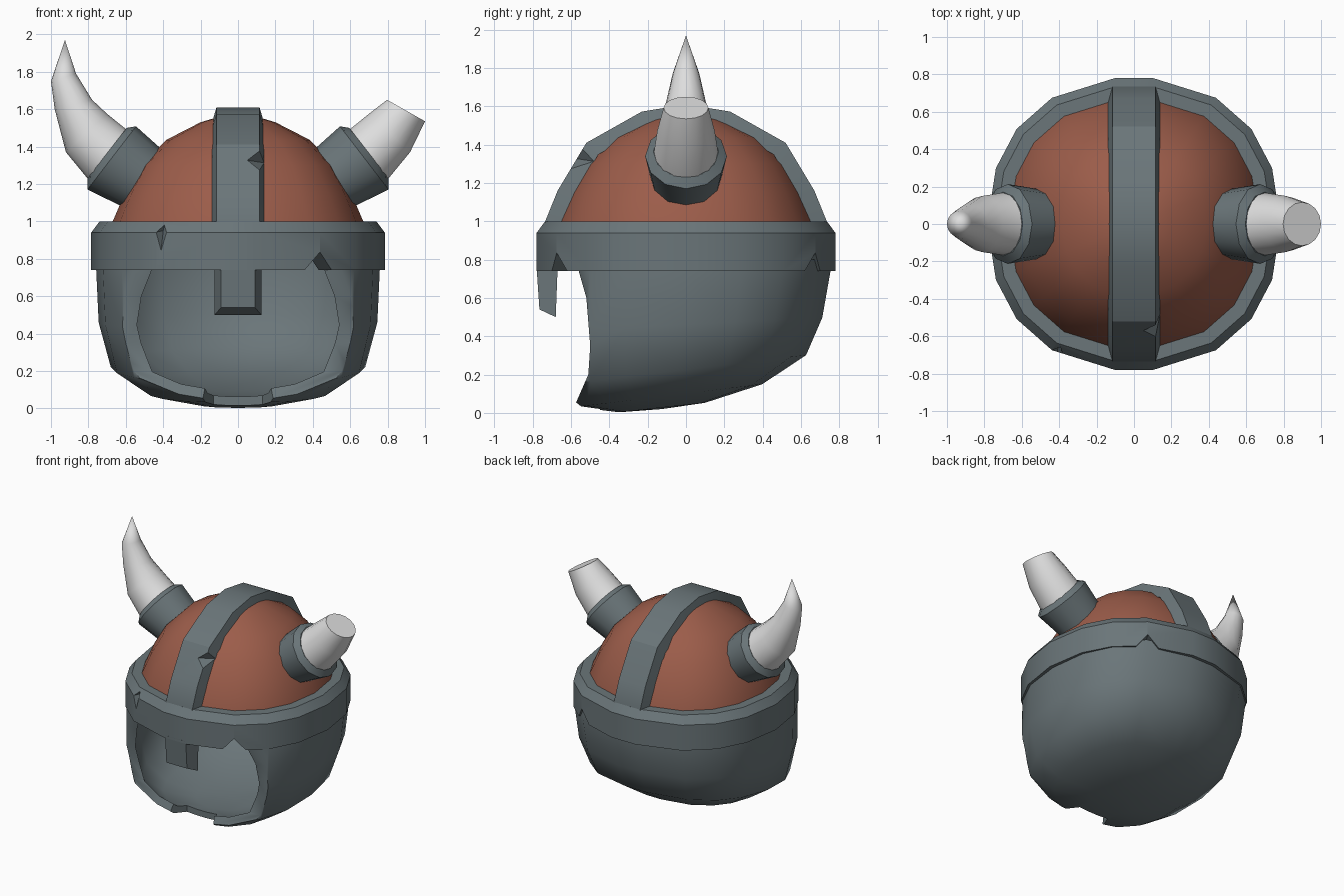
import bpy, bmesh
from math import sin, cos, radians, pi
from mathutils import Vector

cube = bpy.data.objects.get("Cube")
if cube:
    bpy.data.objects.remove(cube, do_unlink=True)


def material(name, rgb):
    m = bpy.data.materials.new(name)
    m.use_nodes = True
    m.diffuse_color = (*rgb, 1)
    node = next(n for n in m.node_tree.nodes if n.type == 'BSDF_PRINCIPLED')
    node.inputs["Base Color"].default_value = (*rgb, 1)
    return m


STEEL = material("grey steel", (0.145, 0.18, 0.192))
LEATHER = material("red brown leather", (0.33, 0.108, 0.068))
HORN = material("pale horn", (0.73, 0.73, 0.73))


def to_object(name, bm):
    bmesh.ops.remove_doubles(bm, verts=bm.verts, dist=0.0005)
    bmesh.ops.recalc_face_normals(bm, faces=bm.faces)
    mesh = bpy.data.meshes.new(name)
    bm.to_mesh(mesh)
    bm.free()
    obj = bpy.data.objects.new(name, mesh)
    bpy.context.collection.objects.link(obj)
    return obj


def loft(name, rings, caps=False, loop=False):
    """Skin a row of equal-sized rings of points."""
    bm = bmesh.new()
    rows = [[bm.verts.new(p) for p in ring] for ring in rings]
    pairs = list(zip(rows, rows[1:]))
    if loop:
        pairs.append((rows[-1], rows[0]))
    n = len(rows[0])
    for a, b in pairs:
        for i in range(n):
            j = (i + 1) % n
            bm.faces.new((a[i], a[j], b[j], b[i]))
    if caps:
        bm.faces.new(rows[0])
        bm.faces.new(rows[-1])
    return to_object(name, bm)


def hull(points):
    bm = bmesh.new()
    for p in points:
        bm.verts.new(p)
    bmesh.ops.convex_hull(bm, input=bm.verts)
    return to_object("cutter", bm)


def cut(obj, cutters):
    for c in cutters:
        c.hide_render = True
        mod = obj.modifiers.new("cut", 'BOOLEAN')
        mod.operation = 'DIFFERENCE'
        mod.solver = 'EXACT'
        mod.object = c
    graph = bpy.context.evaluated_depsgraph_get()
    mesh = bpy.data.meshes.new_from_object(obj.evaluated_get(graph))
    obj.modifiers.clear()
    obj.data = mesh
    for c in cutters:
        bpy.data.objects.remove(c, do_unlink=True)


def finish(obj, mat, angle=35):
    obj.data.materials.clear()
    obj.data.materials.append(mat)
    for f in obj.data.polygons:
        f.material_index = 0
    bpy.ops.object.select_all(action='DESELECT')
    obj.select_set(True)
    bpy.context.view_layer.objects.active = obj
    bpy.ops.object.shade_smooth_by_angle(angle=radians(angle))


# Shared slightly squared plan shape, wide flats at front and back
quarter = [7.5, 33, 51, 68]
right_half = quarter + [90] + [180 - a for a in reversed(quarter)]
ANGLES = [radians(a) for a in right_half + [a + 180 for a in right_half]]


def lathe(name, profile, square=0.03, loop=False):
    """Profile points are radius, height, front-to-back slope and centre y."""
    rings = []
    for r, z, slope, centre in profile:
        ring = []
        for a in ANGLES:
            k = r * (1 + square * sin(2 * a) ** 2)
            y = -k * cos(a)
            ring.append((k * sin(a), y + centre, z + slope * y))
        rings.append(ring)
    return loft(name, rings, loop=loop)


# Leather dome
dome = lathe("dome", [(r, z, 0, 0) for r, z in (
    (0.69, 0.9), (0.67, 1.0), (0.605, 1.15), (0.52, 1.3),
    (0.385, 1.435), (0.2, 1.53), (0.1, 1.56), (0, 1.57))])
finish(dome, LEATHER)

# Brow band with chipped lower edge and a crack
band = lathe("brow_band", [(r, z, 0, 0) for r, z in (
    (0.785, 0.74), (0.785, 0.94), (0.74, 1.0), (0.66, 1.0), (0.66, 0.74))], loop=True)
chips = []
for a in (radians(33), radians(147)):
    out, side = Vector((sin(a), -cos(a), 0)), Vector((cos(a), sin(a), 0))
    chips.append(hull([out * r + side * t + Vector((0, 0, z))
                       for r in (0.62, 0.95)
                       for t, z in ((-0.1, 0.72), (0.1, 0.72), (0, 0.835))]))
crack = hull([(-0.45, -0.69, 0.94), (-0.385, -0.695, 1.02), (-0.375, -0.715, 0.94),
              (-0.415, -0.7, 0.81), (-0.4, -0.63, 0.95)])
cut(band, chips + [crack])
finish(band, STEEL)

# Crest strap over the dome, with a chip on its front edge
arc = [(0, 1.61), (0.23, 1.573), (0.52, 1.41), (0.67, 1.16), (0.735, 1.0), (0.735, 0.9)]
arc = [(-y, z) for y, z in reversed(arc[1:])] + arc
strap = loft("crest_strap", [
    [(-0.115, y, z), (0.115, y, z),
     (0.14, y * 0.88, 0.9 + (z - 0.9) * 0.88), (-0.14, y * 0.88, 0.9 + (z - 0.9) * 0.88)]
    for y, z in arc], caps=True)
cut(strap, [hull([(0.03, -0.59, 1.33), (0.16, -0.53, 1.43),
                  (0.16, -0.665, 1.22), (0.16, -0.46, 1.31)])])
finish(strap, STEEL, 25)

# Nose guard
nose = loft("nose_guard", [
    [(-0.09, -0.78, 0.76), (0.09, -0.78, 0.76), (0.09, -0.765, 0.54), (-0.09, -0.765, 0.54)],
    [(-0.125, -0.67, 0.76), (0.125, -0.67, 0.76), (0.125, -0.68, 0.5), (-0.125, -0.68, 0.5)],
], caps=True)
finish(nose, STEEL, 20)

# Lower shell: double-walled bowl, open at the face
shell = lathe("lower_shell", [
    (0, 0.065, 0, -0.125), (0.22, 0.07, 0.11, -0.125), (0.46, 0.135, 0.122, -0.09),
    (0.625, 0.25, 0.12, -0.05), (0.69, 0.47, 0.05, -0.03), (0.7, 0.74, 0, 0), (0.7, 0.8, 0, 0),
    (0.755, 0.8, 0, 0), (0.758, 0.74, 0, 0), (0.745, 0.46, 0.05, -0.03),
    (0.68, 0.22, 0.12, -0.05), (0.49, 0.09, 0.122, -0.09),
    (0.225, 0.028, 0.11, -0.125), (0, 0.02, 0, -0.125)], square=0.055)
edge = [(-0.57, 0.95), (-0.56, 0.74), (-0.52, 0.6), (-0.5, 0.35), (-0.51, 0.2),
        (-0.58, 0.04), (-0.62, -0.2), (-1.2, -0.2), (-1.2, 0.95)]
face_opening = loft("cutter", [[(x, y, z) for y, z in edge] for x in (-1.1, 1.1)], caps=True)
chin_notch = hull([(s * x, y, z) for s in (-1, 1) for z in (-0.2, 0.2)
                   for x, y in ((0.13, -0.45), (0.2, -0.6), (0.2, -1))])
cut(shell, [face_opening, chin_notch])
finish(shell, STEEL, 45)


def tube(name, sections, side, count=16):
    """Each section gives the two ends of a ring's diameter in the x-z plane."""
    rings = []
    for x1, z1, x2, z2 in sections:
        a, b = Vector((x1 * side, 0, z1)), Vector((x2 * side, 0, z2))
        mid, u = (a + b) / 2, (b - a) / 2
        v = Vector((0, u.length, 0))
        rings.append([mid + u * cos(2 * pi * i / count) + v * sin(2 * pi * i / count)
                      for i in range(count)])
    blunt = sections[-1][0] != sections[-1][2]
    return loft(name, rings, caps=blunt)


# Horn collars and horns: whole on the right, broken off on the left
root = [(0.575, 1.48, 0.785, 1.205), (0.595, 1.49, 0.805, 1.23), (0.7, 1.575, 0.92, 1.37)]
whole = root + [(0.78, 1.65, 0.98, 1.6), (0.866, 1.79, 1.0, 1.75), (0.925, 1.97, 0.925, 1.97)]
broken = root + [(0.797, 1.65, 1.0, 1.535)]
for label, side, sections in (("right", -1, whole), ("left", 1, broken)):
    collar = tube(label + "_horn_collar", [
        (0.3, 1.288, 0.48, 1.0), (0.42, 1.396, 0.6, 1.07),
        (0.545, 1.508, 0.805, 1.17), (0.595, 1.5, 0.805, 1.23)], side, 12)
    finish(collar, STEEL)
    finish(tube(label + "_horn", sections, side), HORN, 40)
